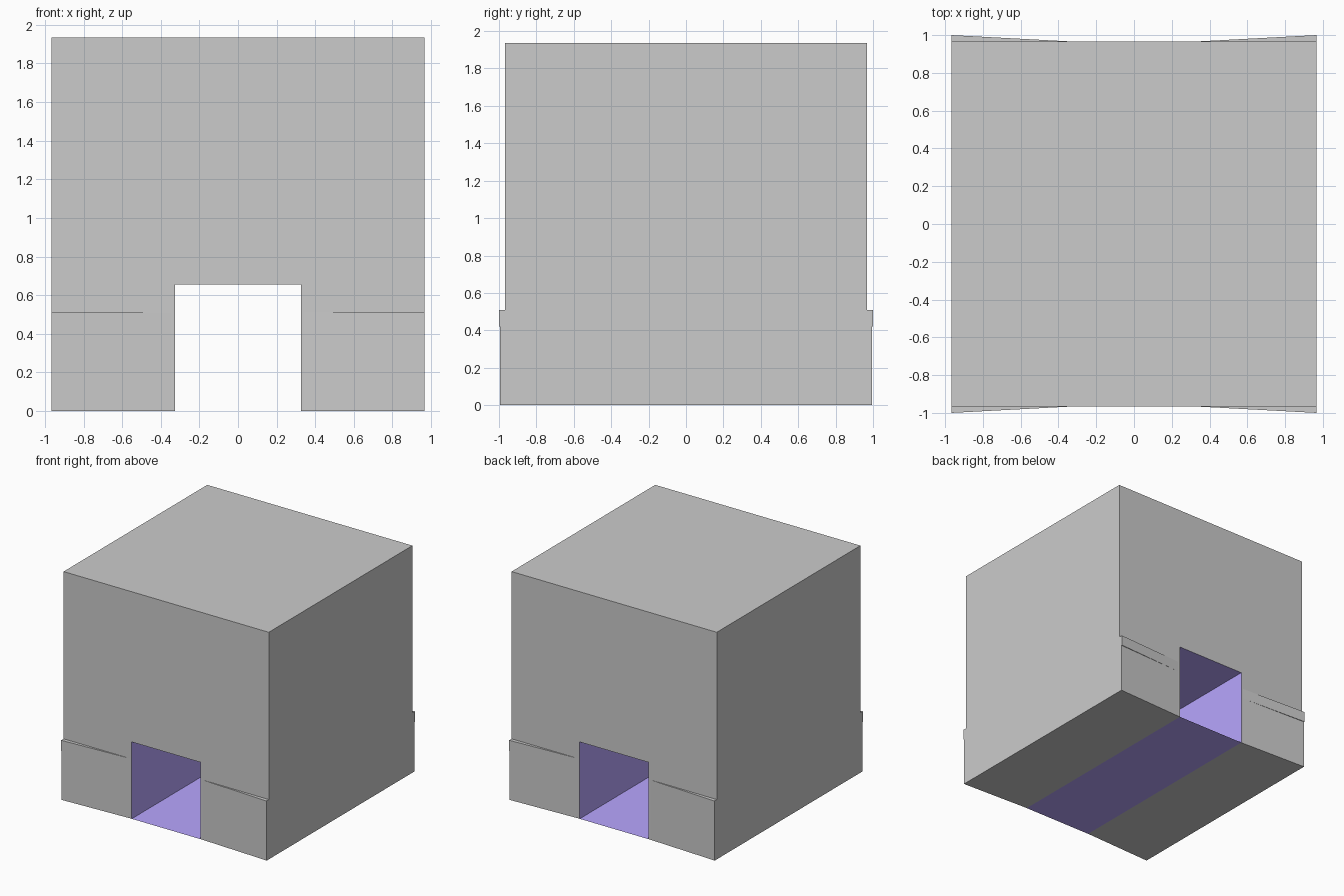
import bpy
import bmesh

if "Cube" in bpy.data.objects:
    bpy.data.objects.remove(bpy.data.objects["Cube"])

W = 0.967        # half width of the block
H = 1.935        # block height
T, TH = 0.325, 0.655   # tunnel half width and height

purple = bpy.data.materials.new("tunnel_purple")
purple.diffuse_color = (0.48, 0.38, 1.0, 1.0)
purple.use_nodes = True
purple.node_tree.nodes["Principled BSDF"].inputs["Base Color"].default_value = purple.diffuse_color


def make_object(name, bm):
    bmesh.ops.recalc_face_normals(bm, faces=bm.faces[:])
    mesh = bpy.data.meshes.new(name)
    bm.to_mesh(mesh)
    bm.free()
    obj = bpy.data.objects.new(name, mesh)
    bpy.context.collection.objects.link(obj)
    return obj


def extrude_profile(name, points, offset):
    bm = bmesh.new()
    face = bm.faces.new([bm.verts.new(p) for p in points])
    result = bmesh.ops.extrude_face_region(bm, geom=[face], use_keep_orig=True)
    verts = [v for v in result["geom"] if isinstance(v, bmesh.types.BMVert)]
    bmesh.ops.translate(bm, verts=verts, vec=offset)
    return make_object(name, bm)


# Main block with a rectangular passage from front to back
arch = [(-W, 0), (-W, H), (W, H), (W, 0), (T, 0), (T, TH), (-T, TH), (-T, 0)]
block = extrude_profile("block", [(x, -W, z) for x, z in arch], (0, 2 * W, 0))
block.data.materials.append(None)
block.data.materials.append(purple)

# Purple lining on the passage walls and ceiling
for poly in block.data.polygons:
    c = poly.center
    if abs(c.y) < 0.1 and abs(c.x) < T + 0.01 and 0.1 < c.z < TH + 0.01:
        poly.material_index = 1

# Passage floor
bm = bmesh.new()
bm.faces.new([bm.verts.new(p) for p in
              [(-T, -W, 0), (T, -W, 0), (T, W, 0), (-T, W, 0)]])
floor = make_object("passage_floor", bm)
floor.data.materials.append(purple)

# Tapered base panels with a slightly prouder rail on top, at four corners
for part, depth, z0, z1 in [("base_panel", 0.994, 0.0, 0.42),
                            ("base_rail", 1.0, 0.42, 0.51)]:
    for sx in (-1, 1):
        for sy in (-1, 1):
            wedge = [(0.345, W), (W, depth), (W, W)]
            extrude_profile(part, [(sx * x, sy * y, z0) for x, y in wedge],
                            (0, 0, z1 - z0))
